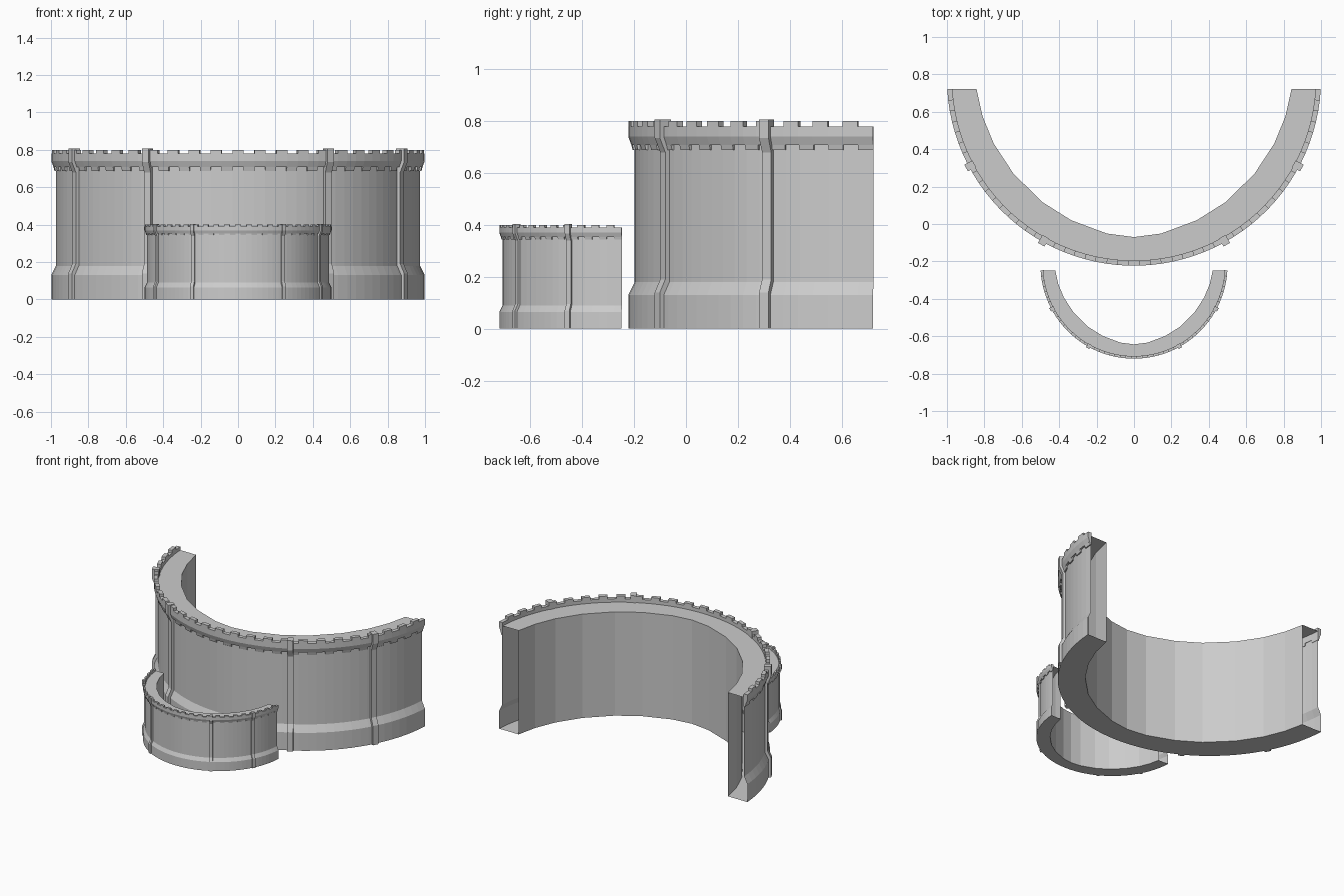
import bpy, bmesh
from math import sin, cos, radians

if "Cube" in bpy.data.objects:
    bpy.data.objects.remove(bpy.data.objects["Cube"])

END = 86.8          # half sweep of the wall in degrees
N = 51              # facets along the outer arc (alternating gap / merlon)
STEP = 2 * END / N
ANGLES = [-END + i * STEP for i in range(N + 1)]

# Half of the coarse inner arc, relative to the arc centre (unit wall)
INNER = [(0, -.847), (.145, -.828), (.335, -.757), (.49, -.66),
         (.645, -.507), (.75, -.347), (.81, -.2), (.842, -.056)]


def polar(r, a, z):
    return (r * sin(radians(a)), -r * cos(radians(a)), z)


def finish(name, bm, scale, cy):
    for v in bm.verts:
        v.co = (v.co.x * scale, v.co.y * scale + cy, v.co.z * scale)
    bmesh.ops.recalc_face_normals(bm, faces=bm.faces[:])
    me = bpy.data.meshes.new(name)
    bm.to_mesh(me)
    bm.free()
    ob = bpy.data.objects.new(name, me)
    bpy.context.collection.objects.link(ob)
    return ob


def sweep(bm, section, angles, closed=True):
    """Sweep an (r, z) section along the arc; closed sections get end caps."""
    cols = [[bm.verts.new(polar(r, a, z)) for r, z in section] for a in angles]
    m = len(section)
    for c, d in zip(cols, cols[1:]):
        for j in range(m if closed else m - 1):
            k = (j + 1) % m
            bm.faces.new((c[j], d[j], d[k], c[k]))
    if closed:
        bm.faces.new(cols[0])
        bm.faces.new(cols[-1][::-1])
    return cols


def build(prefix, scale, cy):
    # Hollow wall shell: flared outer face, coarse inner face, open ends
    bm = bmesh.new()
    deck = .755
    cols = sweep(bm, [(1, 0), (1, .13), (.975, .18), (.975, deck)], ANGLES, False)
    arc = [(-x, y) for x, y in INNER[:0:-1]] + INNER
    low = [bm.verts.new((x, y, 0)) for x, y in arc]
    top = [bm.verts.new((x, y, deck)) for x, y in arc]
    for i in range(len(arc) - 1):
        bm.faces.new((low[i], low[i + 1], top[i + 1], top[i]))
    bm.faces.new([c[0] for c in cols] + low[::-1])
    bm.faces.new([c[-1] for c in cols] + top[::-1])
    finish(prefix + "_wall", bm, scale, cy)

    # Parapet band
    bm = bmesh.new()
    sweep(bm, [(.972, .78), (1, .78), (1, .74), (.988, .708), (.972, .708)], ANGLES)
    finish(prefix + "_parapet", bm, scale, cy)

    # Merlons above and corbel teeth below, alternating
    merlons, corbels = bmesh.new(), bmesh.new()
    for i in range(N):
        seg = ANGLES[i:i + 2]
        if i % 2:
            sweep(merlons, [(.972, .779), (.972, .8), (1, .8), (1, .779)], seg)
        else:
            sweep(corbels, [(.972, .709), (.988, .709), (.983, .688), (.972, .688)], seg)
    finish(prefix + "_merlons", merlons, scale, cy)
    finish(prefix + "_corbel_teeth", corbels, scale, cy)

    # Ribs following the wall profile
    bm = bmesh.new()
    rib = [(.968, 0), (1.017, 0), (1.017, .14), (.993, .19), (.993, .68),
           (1.017, .735), (1.017, .806), (.968, .806)]
    for a in (-62, -29.2, 29.2, 62):
        sweep(bm, rib, (a - 1.15, a + 1.15))
    finish(prefix + "_ribs", bm, scale, cy)


build("large", 1, .777)
build("small", .5, -.22)
